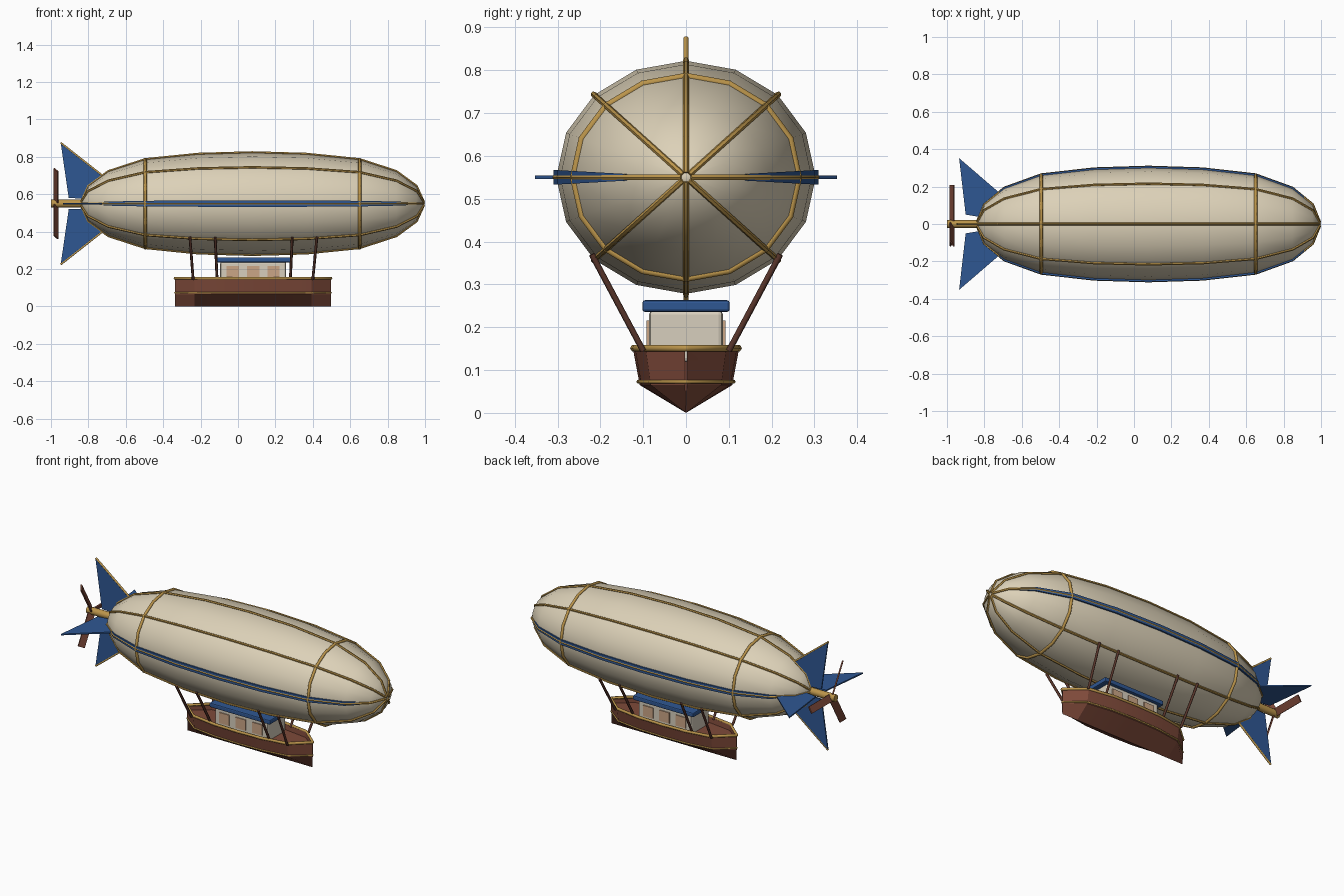
import bpy, bmesh, math
from mathutils import Vector, Matrix

if "Cube" in bpy.data.objects:
    bpy.data.objects.remove(bpy.data.objects["Cube"])


def mat(name, r, g, b):
    m = bpy.data.materials.new(name)
    m.diffuse_color = (r, g, b, 1)
    m.use_nodes = True
    m.node_tree.nodes["Principled BSDF"].inputs["Base Color"].default_value = m.diffuse_color
    return m


CREAM = mat("cream_canvas", 0.72, 0.64, 0.48)
GOLD = mat("brass", 0.50, 0.30, 0.07)
BLUE = mat("blue_paint", 0.028, 0.095, 0.29)
WOOD = mat("red_wood", 0.21, 0.068, 0.042)
DARK = mat("dark_wood", 0.10, 0.036, 0.024)
CABIN = mat("cabin_white", 0.68, 0.62, 0.51)
GLASS = mat("tan_window", 0.60, 0.38, 0.24)


def mesh_obj(name, verts, faces, m):
    me = bpy.data.meshes.new(name)
    me.from_pydata([tuple(v) for v in verts], [], faces)
    bm = bmesh.new()
    bm.from_mesh(me)
    bmesh.ops.remove_doubles(bm, verts=bm.verts, dist=1e-5)
    bmesh.ops.recalc_face_normals(bm, faces=bm.faces)
    bm.to_mesh(me)
    bm.free()
    me.materials.append(m)
    ob = bpy.data.objects.new(name, me)
    bpy.context.collection.objects.link(ob)
    return ob


def smooth(ob, deg=30):
    bpy.ops.object.select_all(action='DESELECT')
    ob.select_set(True)
    bpy.context.view_layer.objects.active = ob
    bpy.ops.object.shade_smooth_by_angle(angle=math.radians(deg))


def tube(name, pts, r, m, closed=False):
    cu = bpy.data.curves.new(name, 'CURVE')
    cu.dimensions = '3D'
    cu.bevel_depth, cu.bevel_resolution, cu.use_fill_caps = r, 1, True
    sp = cu.splines.new('POLY')
    sp.points.add(len(pts) - 1)
    for p, q in zip(sp.points, pts):
        p.co = (*q, 1)
    sp.use_cyclic_u = closed
    cu.materials.append(m)
    ob = bpy.data.objects.new(name, cu)
    bpy.context.collection.objects.link(ob)
    bpy.ops.object.select_all(action='DESELECT')
    ob.select_set(True)
    bpy.context.view_layer.objects.active = ob
    bpy.ops.object.convert(target='MESH')
    return bpy.context.object


def box(name, lo, hi, m, bevel=0.0, matrix=None):
    v = [Vector((x, y, z)) for x in (lo[0], hi[0]) for y in (lo[1], hi[1]) for z in (lo[2], hi[2])]
    if matrix:
        v = [matrix @ p for p in v]
    f = [(0, 1, 3, 2), (4, 6, 7, 5), (0, 4, 5, 1), (2, 3, 7, 6), (0, 2, 6, 4), (1, 5, 7, 3)]
    ob = mesh_obj(name, v, f, m)
    if bevel:
        b = ob.modifiers.new("bevel", 'BEVEL')
        b.width, b.segments = bevel, 2
    return ob


# Envelope: 16-sided, elliptical section, half profile mirrored about CX
CX, CZ, RY, RZ = 0.077, 0.55, 0.303, 0.272
HALF = [(0, 1), (0.29, 0.97), (0.573, 0.865), (0.77, 0.63), (0.878, 0.34), (0.916, 0.03)]
PROFILE = [(CX - d, f) for d, f in reversed(HALF[1:])] + [(CX + d, f) for d, f in HALF]


def frac(x):
    for (x0, f0), (x1, f1) in zip(PROFILE, PROFILE[1:]):
        if x0 <= x <= x1:
            return f0 + (f1 - f0) * (x - x0) / (x1 - x0)
    return 0.03


def skin(x, a, out=0.0):
    f = frac(x)
    return Vector((x, (RY * f + out) * math.cos(a), CZ + (RZ * f + out) * math.sin(a)))


N = 16
verts = [skin(x, 2 * math.pi * i / N) for x, f in PROFILE for i in range(N)]
faces = [(k * N + i, k * N + (i + 1) % N, (k + 1) * N + (i + 1) % N, (k + 1) * N + i)
         for k in range(len(PROFILE) - 1) for i in range(N)]
faces += [tuple(range(N)), tuple(range(len(verts) - N, len(verts)))]
smooth(mesh_obj("envelope", verts, faces, CREAM), 40)

# Brass ribs and hoops
for k in range(8):
    smooth(tube(f"envelope_rib_{k}", [skin(x, k * math.pi / 4, 0.002) for x, f in PROFILE], 0.007, GOLD), 50)
for k, x in enumerate((CX - 0.573, CX + 0.573)):
    tube(f"envelope_hoop_{k}", [skin(x, 2 * math.pi * i / N, 0.001) for i in range(N)], 0.009, GOLD, True)

# Blue side bands
xs = [-0.72] + [x for x, f in PROFILE[2:-2]] + [0.91]
for side in (0, math.pi):
    v = [skin(x, side + s * 0.062, o) for x in xs for s, o in ((-1, -.004), (-1, .007), (1, .007), (1, -.004))]
    f = [(4 * k + i, 4 * k + (i + 1) % 4, 4 * k + 4 + (i + 1) % 4, 4 * k + 4 + i)
         for k in range(len(xs) - 1) for i in range(4)]
    f += [(0, 1, 2, 3), tuple(range(len(v) - 4, len(v)))]
    mesh_obj("side_band", v, f, BLUE)

# Tail fins: (x, distance from axis)
FINS = [("top_fin", 90, [(-0.948, 0.325), (-0.70, 0.13), (-0.78, 0.025), (-0.905, 0.03)]),
        ("bottom_fin", 270, [(-0.948, 0.325), (-0.70, 0.13), (-0.78, 0.025), (-0.905, 0.03)]),
        ("left_fin", 0, [(-0.935, 0.352), (-0.70, 0.15), (-0.78, 0.03), (-0.90, 0.05)]),
        ("right_fin", 180, [(-0.935, 0.352), (-0.70, 0.15), (-0.78, 0.03), (-0.90, 0.05)])]
for name, deg, pts in FINS:
    M = Matrix.Translation((0, 0, CZ)) @ Matrix.Rotation(math.radians(deg), 4, 'X')
    v = [M @ Vector((x, d, t)) for t in (-0.004, 0.004) for x, d in pts]
    mesh_obj(name, v, [(0, 1, 2, 3), (4, 5, 6, 7)] + [(i, (i + 1) % 4, 4 + (i + 1) % 4, 4 + i) for i in range(4)], BLUE)
    if deg in (90, 270):
        tube(name + "_trim", [M @ Vector((x, d, 0)) for x, d in pts[:2]], 0.006, GOLD)

# Propeller shaft and three pitched blades
bpy.ops.mesh.primitive_cylinder_add(vertices=12, radius=0.021, depth=0.19, location=(-0.905, 0, CZ),
                                    rotation=(0, math.pi / 2, 0))
shaft = bpy.context.object
shaft.name = "propeller_shaft"
shaft.data.materials.append(GOLD)
smooth(shaft, 40)
for k in range(3):
    M = (Matrix.Translation((-0.973, 0, CZ)) @ Matrix.Rotation(k * 2 * math.pi / 3, 4, 'X')
         @ Matrix.Rotation(math.radians(-60), 4, 'Y'))
    box(f"propeller_blade_{k}", (-0.021, 0.015, -0.004), (0.021, 0.208, 0.004), WOOD, 0, M)

# Boat hull: double-ended V section, with bulwark and sunken deck
PLAN = [(-1, 0.02), (-0.75, 0.76), (-0.38, 0.96), (0, 1), (0.38, 0.96), (0.75, 0.76), (1, 0.02)]
HX, HL = 0.08, 0.417
SECTION = [(0, 0), (0.108, 0.065), (0.124, 0.15), (0.112, 0.15), (0.108, 0.12)]
ring = SECTION + [(-y, z) for y, z in reversed(SECTION[1:])]
n = len(ring)
v = [(HX + t * HL, y * w, z) for t, w in PLAN for y, z in ring]
f = [(k * n + i, k * n + (i + 1) % n, (k + 1) * n + (i + 1) % n, (k + 1) * n + i)
     for k in range(len(PLAN) - 1) for i in range(n)]
f += [tuple(range(n)), tuple(range(len(v) - n, len(v)))]
smooth(mesh_obj("hull", v, f, WOOD), 25)


def hull_loop(y, z):
    side = [(HX + t * HL, y * w, z) for t, w in PLAN]
    return side + [(x, -b, c) for x, b, c in reversed(side)]


tube("hull_rail", hull_loop(0.122, 0.151), 0.0085, GOLD, True)
tube("hull_strake", hull_loop(0.111, 0.073), 0.005, GOLD, True)

# Cabin with roof and side windows
box("cabin", (-0.095, -0.086, 0.118), (0.257, 0.086, 0.24), CABIN, 0.01)
box("cabin_roof", (-0.12, -0.102, 0.236), (0.284, 0.102, 0.263), BLUE, 0.006)
for s in (-1, 1):
    for k in range(3):
        x = -0.028 + 0.109 * k
        box("cabin_window", (x - 0.033, min(s * 0.084, s * 0.092), 0.152),
            (x + 0.033, max(s * 0.084, s * 0.092), 0.216), GLASS)

# Struts from hull to envelope
for s in (-1, 1):
    for xt, xb in ((-0.257, -0.24), (-0.122, -0.112), (0.29, 0.28), (0.422, 0.40)):
        tube("strut", [(xt, s * 0.22, 0.37), (xb, s * 0.10, 0.145)], 0.0075, DARK)
